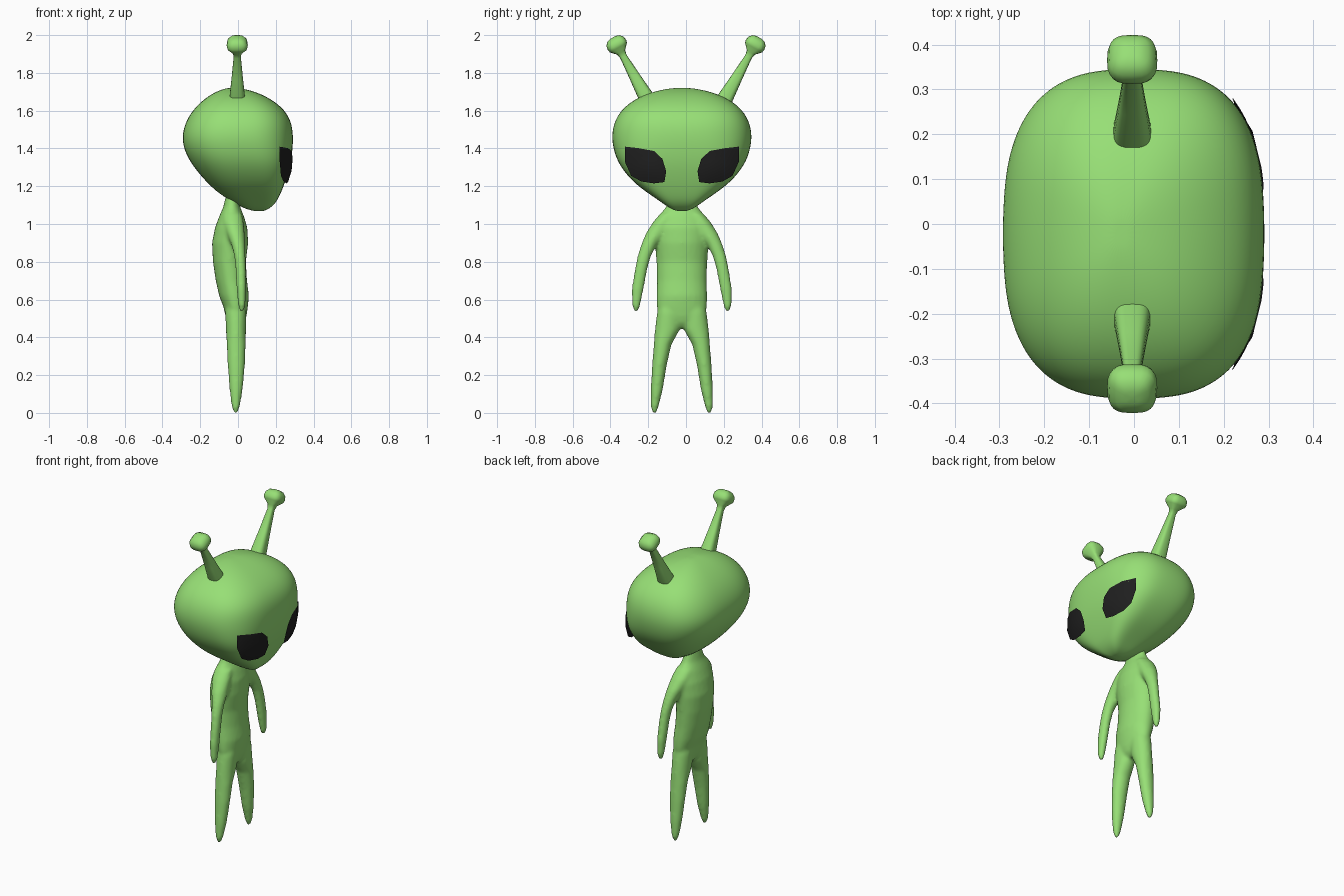
import bpy
import bmesh
from math import cos, sin, pi, copysign

if "Cube" in bpy.data.objects:
    bpy.data.objects.remove(bpy.data.objects["Cube"], do_unlink=True)

MID = -0.022  # the head and body are centred on this y


def make_material(name, color):
    mat = bpy.data.materials.new(name)
    mat.use_nodes = True
    mat.diffuse_color = color
    mat.node_tree.nodes["Principled BSDF"].inputs["Base Color"].default_value = color
    return mat


green = make_material("skin green", (0.31, 0.74, 0.18, 1))
black = make_material("eye black", (0.014, 0.014, 0.014, 1))


def loft(bm, rings, side=1, power=2.0, face_power=None, segments=24):
    """Skin closed rings of (height, x_min, x_max, y_centre, y_half).
    face_power gives the squareness of the +x half at each height."""
    def wave(value, p):
        return copysign(abs(value) ** (2 / p), value)

    loops = []
    for z, x_min, x_max, y_mid, y_half in rings:
        x_mid, x_half = (x_min + x_max) / 2, (x_max - x_min) / 2
        loop = []
        for i in range(segments):
            c, s = cos(2 * pi * i / segments), sin(2 * pi * i / segments)
            p = face_power(z) if face_power and c > 0 else power
            loop.append(bm.verts.new((x_mid + x_half * wave(c, p),
                                      side * y_mid + y_half * wave(s, p), z)))
        loops.append(loop)
    for low, high in zip(loops, loops[1:]):
        for i in range(segments):
            j = (i + 1) % segments
            bm.faces.new((low[i], low[j], high[j], high[i]))
    # close both ends with fans
    for loop in (loops[0], loops[-1]):
        cap = bm.faces.new(loop)
        bmesh.ops.poke(bm, faces=[cap])


def finish(bm, name, mat, location):
    mesh = bpy.data.meshes.new(name)
    bm.to_mesh(mesh)
    bm.free()
    mesh.materials.append(mat)
    for face in mesh.polygons:
        face.use_smooth = True
    obj = bpy.data.objects.new(name, mesh)
    obj.location = location
    bpy.context.collection.objects.link(obj)
    return obj


# Head: wide skull, flat face, chin pushed forward
head_profile = [
    (1.068, 0.085, 0.135, 0.025), (1.083, 0.03, 0.17, 0.065),
    (1.115, -0.025, 0.203, 0.108), (1.16, -0.1, 0.226, 0.175),
    (1.22, -0.167, 0.25, 0.258), (1.31, -0.243, 0.278, 0.333),
    (1.39, -0.287, 0.29, 0.363), (1.47, -0.299, 0.294, 0.374),
    (1.55, -0.275, 0.282, 0.357), (1.62, -0.227, 0.235, 0.309),
    (1.677, -0.16, 0.15, 0.222), (1.708, -0.1, 0.068, 0.125),
    (1.72, -0.055, 0.0, 0.045)]
bm = bmesh.new()
loft(bm, [(z, a, b, 0, h) for z, a, b, h in head_profile], power=2.7,
     face_power=lambda z: 2.7 + 4 * max(0, 1.45 - z), segments=32)
bmesh.ops.recalc_face_normals(bm, faces=bm.faces[:])
head = finish(bm, "head", green, (0, MID, 0))
rounding = head.modifiers.new("smooth_surface", "SUBSURF")
rounding.levels = rounding.render_levels = 2

# Body: torso, legs and arms blended into one skin
torso = [
    (0.45, -0.03, 0.015, 0.02), (0.475, -0.055, 0.035, 0.07),
    (0.51, -0.066, 0.045, 0.118), (0.56, -0.077, 0.052, 0.134),
    (0.62, -0.1, 0.058, 0.135), (0.7, -0.118, 0.048, 0.132),
    (0.8, -0.133, 0.042, 0.135), (0.9, -0.138, 0.054, 0.143),
    (0.98, -0.122, 0.05, 0.145), (1.04, -0.1, 0.032, 0.125),
    (1.09, -0.078, 0.012, 0.085), (1.17, -0.06, 0.0, 0.06)]
leg = [
    (0.0, -0.022, -0.002, 0.145, 0.012), (0.03, -0.034, 0.01, 0.144, 0.021),
    (0.12, -0.045, 0.025, 0.133, 0.032), (0.25, -0.055, 0.037, 0.119, 0.039),
    (0.36, -0.06, 0.041, 0.102, 0.047), (0.44, -0.064, 0.043, 0.077, 0.066),
    (0.53, -0.068, 0.045, 0.068, 0.064), (0.66, -0.05, 0.02, 0.068, 0.03)]
arm = [
    (0.54, 0.008, 0.032, 0.241, 0.014), (0.57, 0.0, 0.04, 0.242, 0.022),
    (0.655, -0.008, 0.044, 0.234, 0.032), (0.76, -0.013, 0.043, 0.216, 0.033),
    (0.83, -0.02, 0.04, 0.199, 0.036), (0.89, -0.035, 0.038, 0.174, 0.042),
    (0.95, -0.06, 0.036, 0.135, 0.056), (1.01, -0.08, 0.03, 0.1, 0.053),
    (1.055, -0.08, 0.02, 0.07, 0.045)]
bm = bmesh.new()
loft(bm, [(z, a, b, 0, h) for z, a, b, h in torso])
for side in (1, -1):
    loft(bm, leg, side)
    loft(bm, arm, side)
bmesh.ops.recalc_face_normals(bm, faces=bm.faces[:])
body = finish(bm, "body", green, (0, MID, 0))
remesh = body.modifiers.new("blend", "REMESH")
remesh.mode = "VOXEL"
remesh.voxel_size = 0.009
remesh.use_smooth_shade = True
relax = body.modifiers.new("relax", "SMOOTH")
relax.factor = 0.5
relax.iterations = 12

# Antennae: tapered square stalks with mushroom knobs
stalk = [(-0.012, 0.042), (-0.006, 0.042), (0.12, 0.03), (0.25, 0.019), (0.275, 0.024),
         (0.305, 0.052), (0.32, 0.056), (0.342, 0.052), (0.36, 0.036), (0.366, 0.015)]
for name, side in (("left", 1), ("right", -1)):
    bm = bmesh.new()
    loft(bm, [(z, -r, r, 0, r) for z, r in stalk], power=3.0)
    bmesh.ops.recalc_face_normals(bm, faces=bm.faces[:])
    antenna = finish(bm, name + "_antenna", green, (-0.004, side * 0.209, 1.668))
    antenna.rotation_euler.x = -side * 0.51

# Eyes: thin slanted patches curving round the face
outline = [(0.298, 1.41), (0.225, 1.402), (0.147, 1.387), (0.103, 1.345),
           (0.083, 1.28), (0.092, 1.222), (0.147, 1.215), (0.215, 1.225),
           (0.268, 1.255), (0.302, 1.33)]
center_y, center_z = 0.19, 1.31


def eye_point(y, z, scale):
    y = center_y + (y - center_y) * scale
    z = center_z + (z - center_z) * scale
    x = 0.29 - 1.4 * (y - 0.08) ** 2 - 1.8 * (z - 1.34) ** 2
    return x, y, z


for name, side in (("left", 1), ("right", -1)):
    bm = bmesh.new()
    loops = []
    for scale in (1, 0.8, 0.6, 0.4, 0.2):
        points = [eye_point(y, z, scale) for y, z in outline]
        loops.append([bm.verts.new((x, side * y, z)) for x, y, z in points])
    for outer, inner in zip(loops, loops[1:]):
        for i in range(len(outline)):
            j = (i + 1) % len(outline)
            bm.faces.new((outer[i], outer[j], inner[j], inner[i]))
    middle = bm.faces.new(loops[-1])
    bm.normal_update()
    if middle.normal.x < 0:
        bmesh.ops.reverse_faces(bm, faces=bm.faces[:])
    eye = finish(bm, name + "_eye", black, (0, MID, 0))
    # keep every point just clear of the skin
    wrap = eye.modifiers.new("clear_of_skin", "SHRINKWRAP")
    wrap.target = head
    wrap.wrap_method = "NEAREST_SURFACEPOINT"
    wrap.wrap_mode = "OUTSIDE"
    wrap.offset = 0.005
